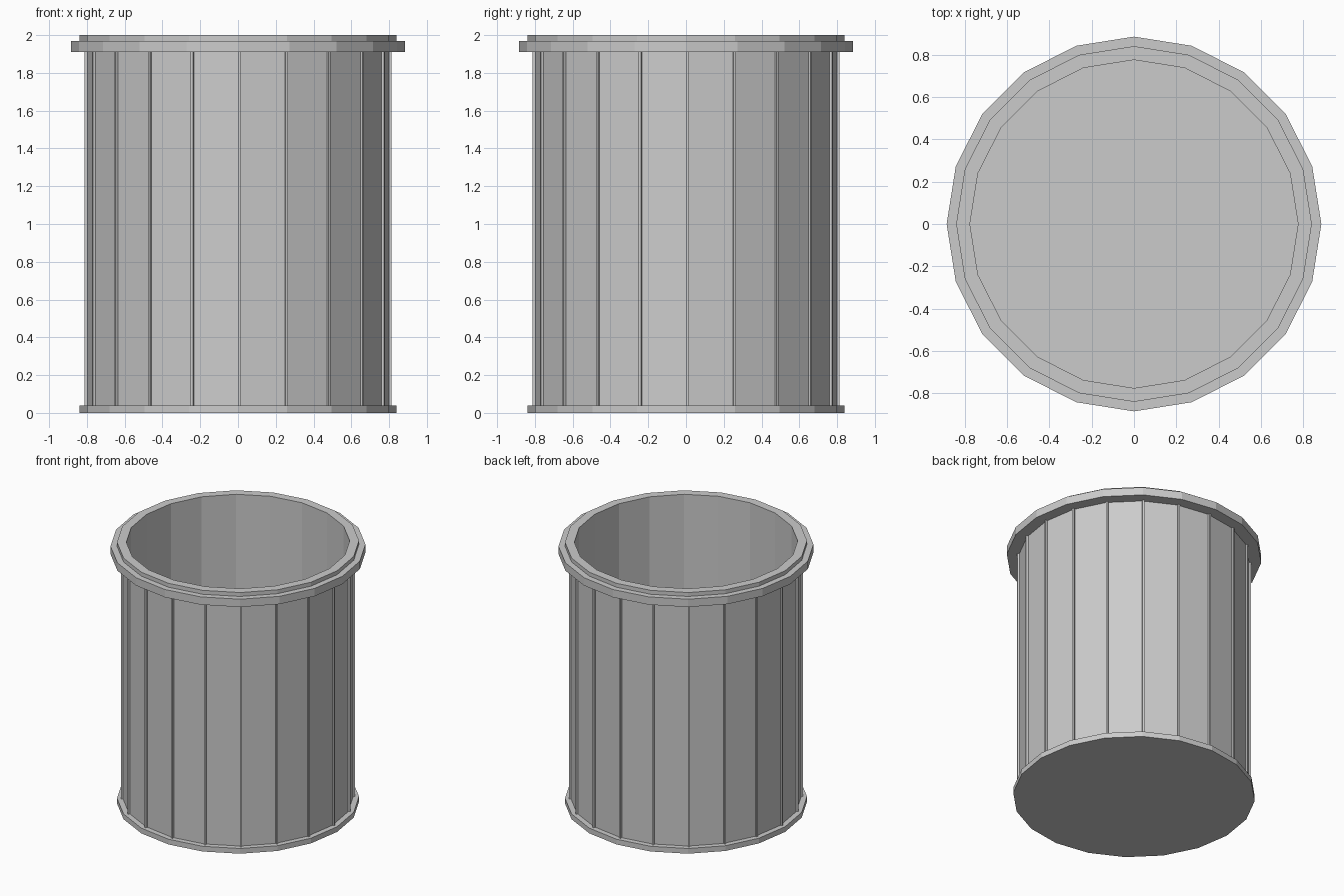
import bpy, bmesh, math
from mathutils import Matrix

if "Cube" in bpy.data.objects:
    bpy.data.objects.remove(bpy.data.objects["Cube"])

SIDES = 20


def new_object(name, bm):
    bmesh.ops.recalc_face_normals(bm, faces=bm.faces)
    mesh = bpy.data.meshes.new(name)
    bm.to_mesh(mesh)
    bm.free()
    obj = bpy.data.objects.new(name, mesh)
    bpy.context.collection.objects.link(obj)
    return obj


# Bin shell: profile (radius, z) turned around z, capped by an outer base and an inner floor
profile = [(0.84, 0), (0.84, 0.04), (0.80, 0.04), (0.80, 1.91), (0.885, 1.91),
           (0.885, 1.97), (0.84, 1.97), (0.84, 2.0), (0.775, 2.0), (0.775, 0.04)]
bm = bmesh.new()
rings = []
for r, z in profile:
    rings.append([bm.verts.new((r * math.cos(2 * math.pi * i / SIDES),
                                r * math.sin(2 * math.pi * i / SIDES), z))
                  for i in range(SIDES)])
for a, b in zip(rings, rings[1:]):
    for i in range(SIDES):
        j = (i + 1) % SIDES
        bm.faces.new((a[i], a[j], b[j], b[i]))
bm.faces.new(rings[0][::-1])
bm.faces.new(rings[-1])
new_object("bin_shell", bm)

# Thin vertical ribs beside each corner of the wall
bm = bmesh.new()
for i in range(SIDES):
    place = (Matrix.Rotation(2 * math.pi * i / SIDES, 4, 'Z')
             @ Matrix.Translation((0.80, 0.008, 0.975))
             @ Matrix.Diagonal((0.026, 0.014, 1.87, 1)))
    bmesh.ops.create_cube(bm, size=1, matrix=place)
new_object("wall_ribs", bm)
